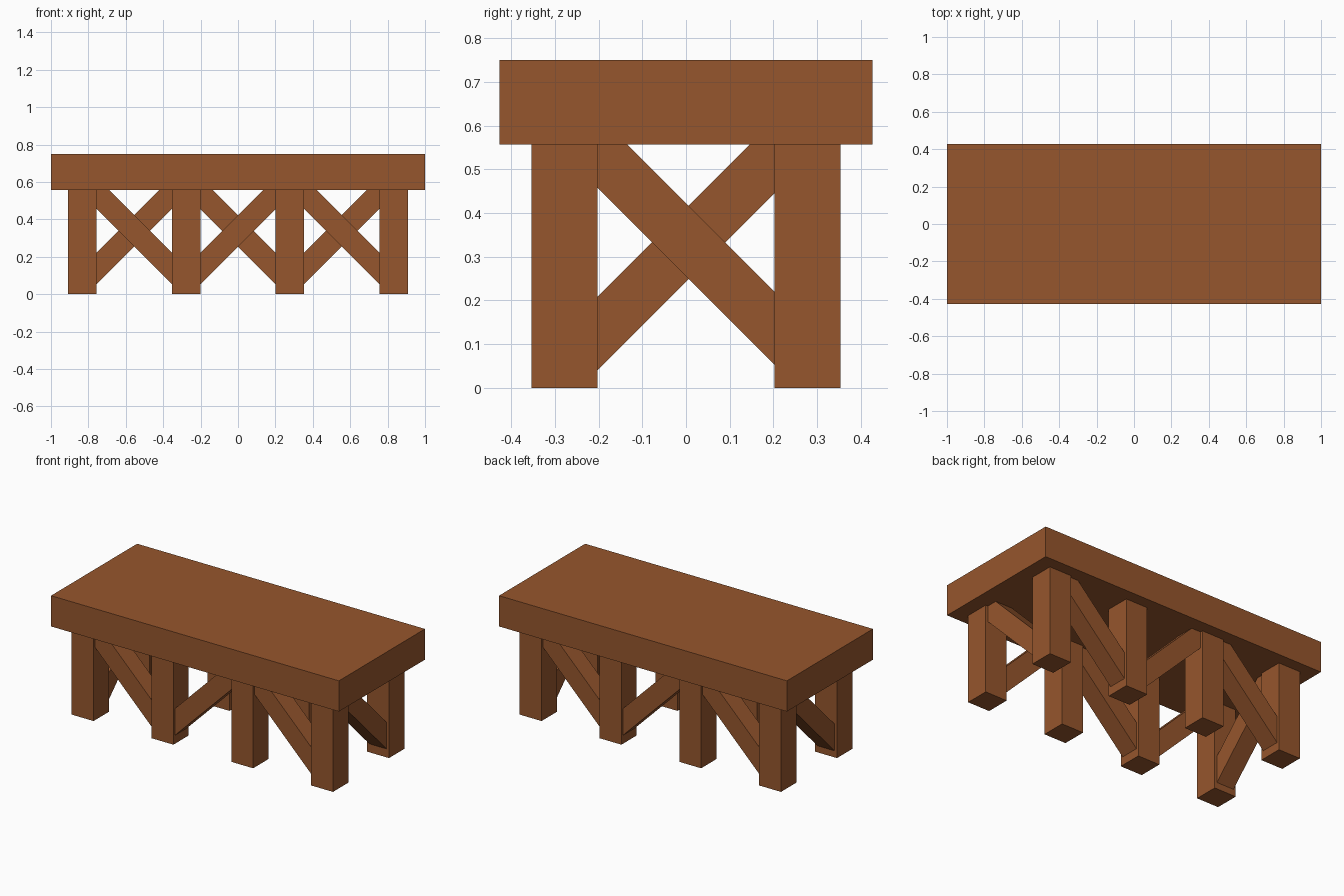
import bpy
import bmesh

if "Cube" in bpy.data.objects:
    bpy.data.objects.remove(bpy.data.objects["Cube"])

wood = bpy.data.materials.new("brown wood")
wood.diffuse_color = (0.305, 0.093, 0.026, 1)
wood.use_nodes = True
wood.node_tree.nodes["Principled BSDF"].inputs["Base Color"].default_value = wood.diffuse_color

LEG_X = (-0.832, -0.277, 0.277, 0.832)
LEG_Y = 0.278
LEG_W = 0.152
UNDER = 0.557          # underside of the slab
TOP = 0.75
BRACE_D = 0.12         # brace depth
HALF_V = 0.084         # half of the brace's upright thickness (45 degree slope)


def finish(name, bm):
    bmesh.ops.recalc_face_normals(bm, faces=bm.faces)
    mesh = bpy.data.meshes.new(name)
    bm.to_mesh(mesh)
    bm.free()
    mesh.materials.append(wood)
    obj = bpy.data.objects.new(name, mesh)
    bpy.context.collection.objects.link(obj)


def box(name, center, size):
    bm = bmesh.new()
    bmesh.ops.create_cube(bm, size=1)
    for v in bm.verts:
        v.co = [c + s * p for c, s, p in zip(center, size, v.co)]
    finish(name, bm)


def brace(name, axis, mid, half, side, slope, zc):
    """45 degree beam trimmed against two legs and the slab."""
    h = half + 0.003
    profile = [(-h, zc - HALF_V - h), (h, zc - HALF_V + h), (h, UNDER),
               (UNDER - zc - HALF_V, UNDER), (-h, zc + HALF_V - h)]
    bm = bmesh.new()
    verts = []
    for u, z in profile:
        a, b = mid + slope * u, side - BRACE_D / 2
        verts.append(bm.verts.new((a, b, z) if axis == "x" else (b, a, z)))
    face = bm.faces.new(verts)
    ext = bmesh.ops.extrude_face_region(bm, geom=[face])
    move = (0, BRACE_D, 0) if axis == "x" else (BRACE_D, 0, 0)
    bmesh.ops.translate(bm, vec=move,
                        verts=[g for g in ext["geom"] if isinstance(g, bmesh.types.BMVert)])
    finish(name, bm)


# Table slab
box("slab_top", (0, 0, (UNDER + TOP) / 2), (2, 0.854, TOP - UNDER))

# Two rows of legs with zigzag braces between them
for row, s in (("front", -1), ("back", 1)):
    for i, x in enumerate(LEG_X):
        box(f"{row}_leg_{i + 1}", (x, s * LEG_Y, UNDER / 2), (LEG_W, LEG_W, UNDER))
    for i in range(3):
        x0, x1 = LEG_X[i], LEG_X[i + 1]
        slope = s if i != 1 else -s
        brace(f"{row}_brace_{i + 1}", "x", (x0 + x1) / 2,
              (x1 - x0 - LEG_W) / 2, s * LEG_Y, slope, 0.338)

# Braces across the two ends
brace("right_end_brace", "y", 0, LEG_Y - LEG_W / 2, LEG_X[3], -1, 0.339)
brace("left_end_brace", "y", 0, LEG_Y - LEG_W / 2, LEG_X[0], 1, 0.327)
